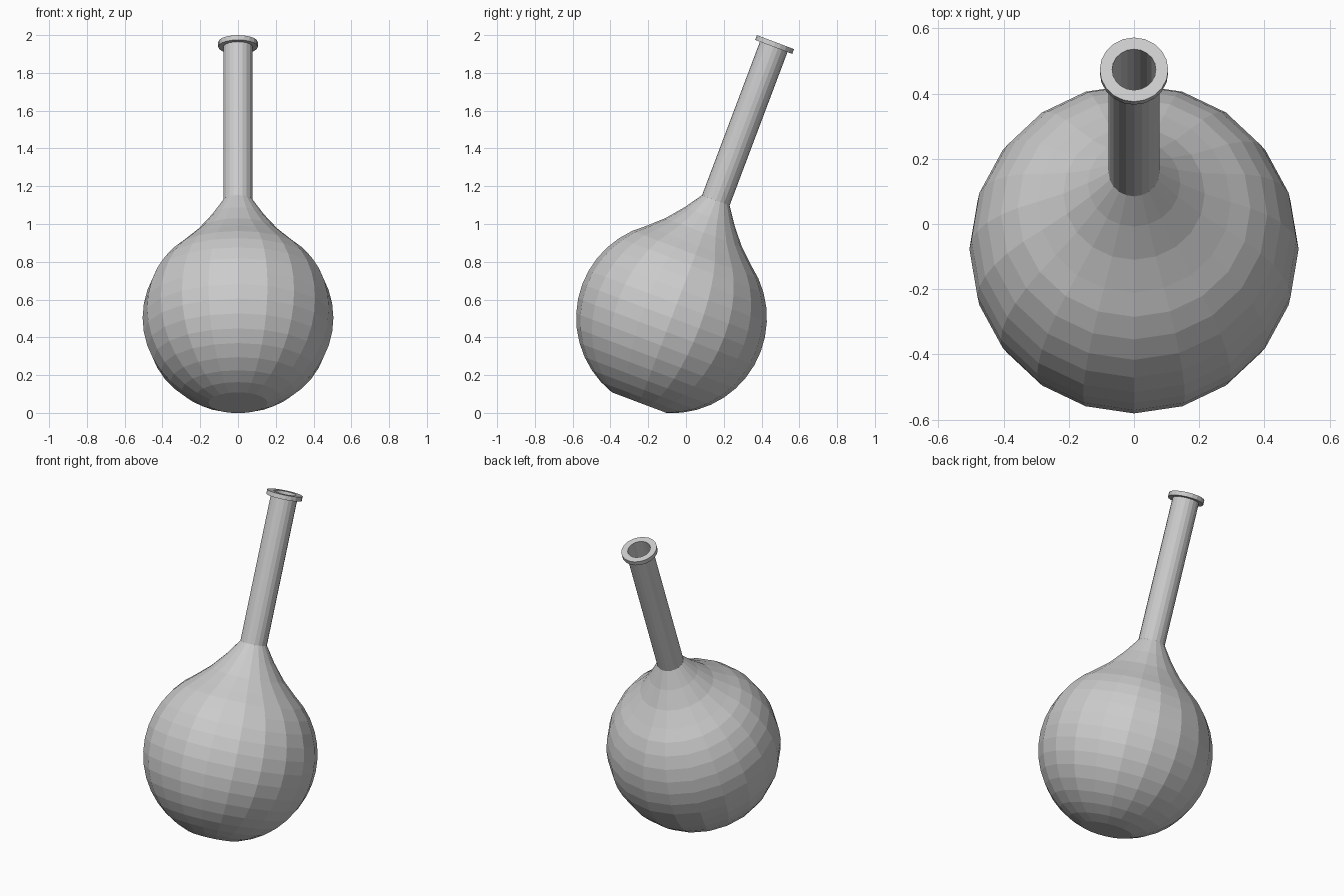
import bpy, bmesh, math

if "Cube" in bpy.data.objects:
    bpy.data.objects.remove(bpy.data.objects["Cube"])

SIDES = 20
TILT = math.radians(-20.66)
BASE = (0, -0.246, 0.054)      # centre of the flat base disc


def lathe(name, profile):
    """Spin (radius, height) points around the tilted flask axis."""
    bm = bmesh.new()
    rings = []
    for r, h in profile:
        if r == 0:
            rings.append([bm.verts.new((0, 0, h))] * SIDES)
        else:
            rings.append([bm.verts.new((r * math.cos(2 * math.pi * i / SIDES),
                                        r * math.sin(2 * math.pi * i / SIDES), h))
                          for i in range(SIDES)])
    for a, b in zip(rings, rings[1:]):
        for i in range(SIDES):
            j = (i + 1) % SIDES
            quad = [a[i], a[j], b[j], b[i]]
            bm.faces.new(list(dict.fromkeys(quad)))
    mesh = bpy.data.meshes.new(name)
    bm.to_mesh(mesh)
    bm.free()
    obj = bpy.data.objects.new(name, mesh)
    bpy.context.collection.objects.link(obj)
    obj.location = BASE
    obj.rotation_euler = (TILT, 0, 0)
    return obj


# Bulb: flat base, round body in 9 degree bands, flaring up into the neck
R, C = 0.505, 0.48
body = [(R * math.sin(math.radians(a)), C - R * math.cos(math.radians(a)))
        for a in range(18, 145, 9)]
shoulder = [(0.217, 0.962), (0.142, 1.052), (0.078, 1.145)]
lathe("bulb", [(0, 0)] + body + shoulder)

# Neck with flanged rim and hollow bore
lathe("neck", [(0.078, 1.145), (0.078, 2.013), (0.105, 2.013),
               (0.105, 2.04), (0.067, 2.04), (0.067, 1.145)])
